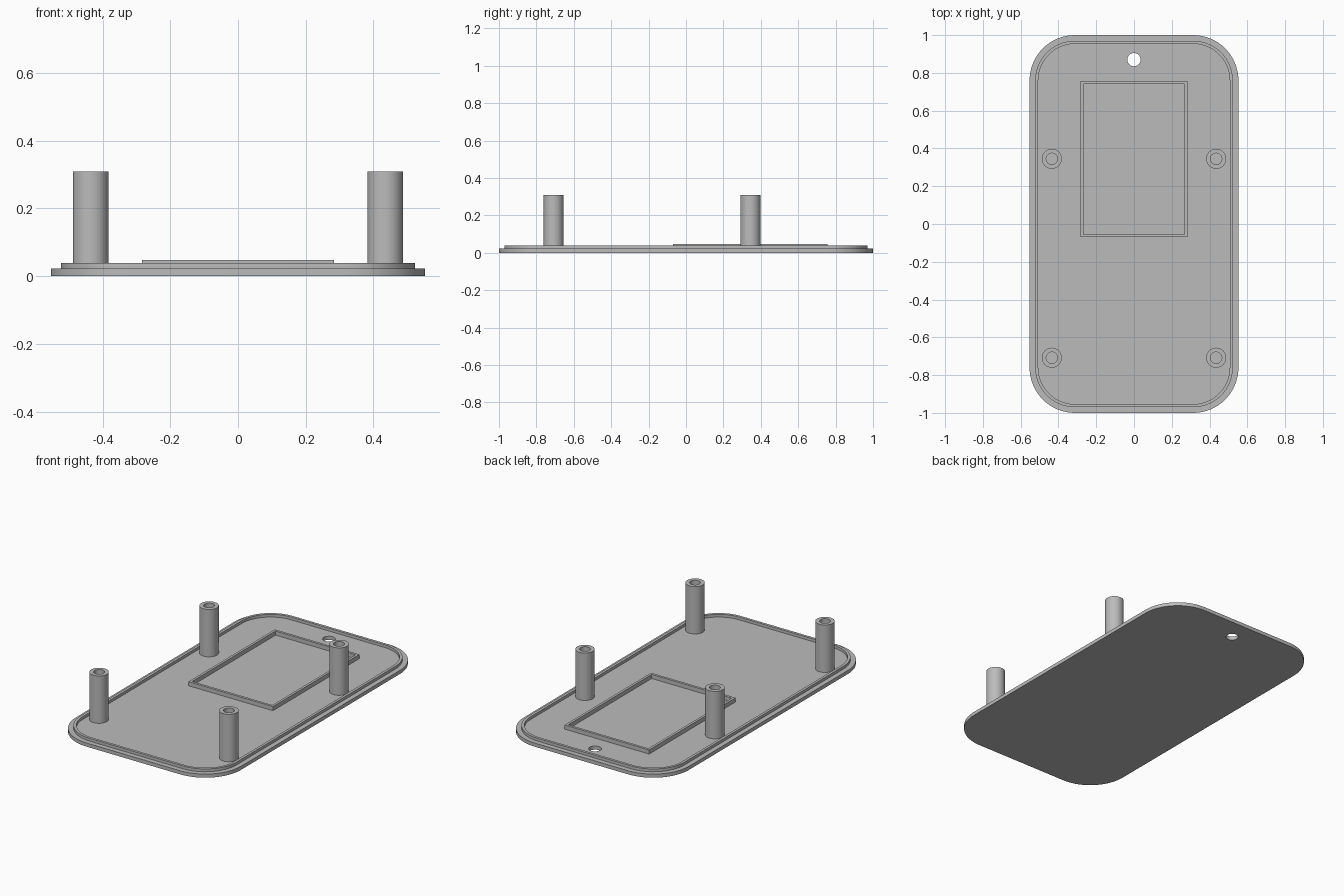
import bpy, bmesh, math

if "Cube" in bpy.data.objects:
    bpy.data.objects.remove(bpy.data.objects["Cube"])

grey = bpy.data.materials.new("light grey")
grey.diffuse_color = (0.5, 0.5, 0.5, 1)
grey.use_nodes = True
grey.node_tree.nodes["Principled BSDF"].inputs["Base Color"].default_value = grey.diffuse_color


def rounded(hx, hy, r, n=16):
    """Rounded rectangle outline centred on the origin."""
    pts = []
    for i, (sx, sy) in enumerate([(1, 1), (-1, 1), (-1, -1), (1, -1)]):
        for k in range(n + 1):
            a = math.pi / 2 * (i + k / n)
            pts.append((sx * (hx - r) + r * math.cos(a), sy * (hy - r) + r * math.sin(a)))
    return pts


def circle(x, y, r, n=48):
    return [(x + r * math.cos(2 * math.pi * k / n), y + r * math.sin(2 * math.pi * k / n))
            for k in range(n)]


def rect(x0, x1, y0, y1):
    return [(x0, y0), (x1, y0), (x1, y1), (x0, y1)]


def slab(name, outlines, z0, z1):
    """Extrude a filled outline; further outlines become holes."""
    cu = bpy.data.curves.new(name, 'CURVE')
    cu.dimensions, cu.fill_mode, cu.extrude = '2D', 'BOTH', (z1 - z0) / 2
    for pts in outlines:
        sp = cu.splines.new('POLY')
        sp.points.add(len(pts) - 1)
        for p, (x, y) in zip(sp.points, pts):
            p.co = (x, y, 0, 1)
        sp.use_cyclic_u = True
    ob = bpy.data.objects.new(name, cu)
    ob.location.z = (z0 + z1) / 2
    bpy.context.collection.objects.link(ob)
    bpy.ops.object.select_all(action='DESELECT')
    ob.select_set(True)
    bpy.context.view_layer.objects.active = ob
    bpy.ops.object.convert(target='MESH')
    ob = bpy.context.object
    bm = bmesh.new()
    bm.from_mesh(ob.data)
    bmesh.ops.remove_doubles(bm, verts=bm.verts, dist=1e-5)
    bmesh.ops.recalc_face_normals(bm, faces=bm.faces)
    bm.to_mesh(ob.data)
    bm.free()
    ob.data.materials.clear()
    ob.data.materials.append(grey)
    bpy.ops.object.shade_smooth_by_angle(angle=math.radians(30))
    return ob


FLOOR = 0.022

# Base plate with the hanging hole
slab("base_plate", [rounded(0.553, 1.0, 0.24), circle(0, 0.87, 0.035)], 0, FLOOR)

# Raised lip around the edge
slab("edge_lip", [rounded(0.523, 0.97, 0.21), rounded(0.507, 0.954, 0.194)], FLOOR, 0.039)

# Rectangular frame on the floor
slab("raised_frame", [rect(-0.283, 0.283, -0.07, 0.757),
                      rect(-0.268, 0.268, -0.055, 0.742)], FLOOR, 0.047)

# Four hollow screw posts
for side, x in (("left", -0.435), ("right", 0.435)):
    for end, y in (("front", -0.708), ("back", 0.345)):
        slab(f"{end}_{side}_post", [circle(x, y, 0.053), circle(x, y, 0.03)], FLOOR, 0.309)
